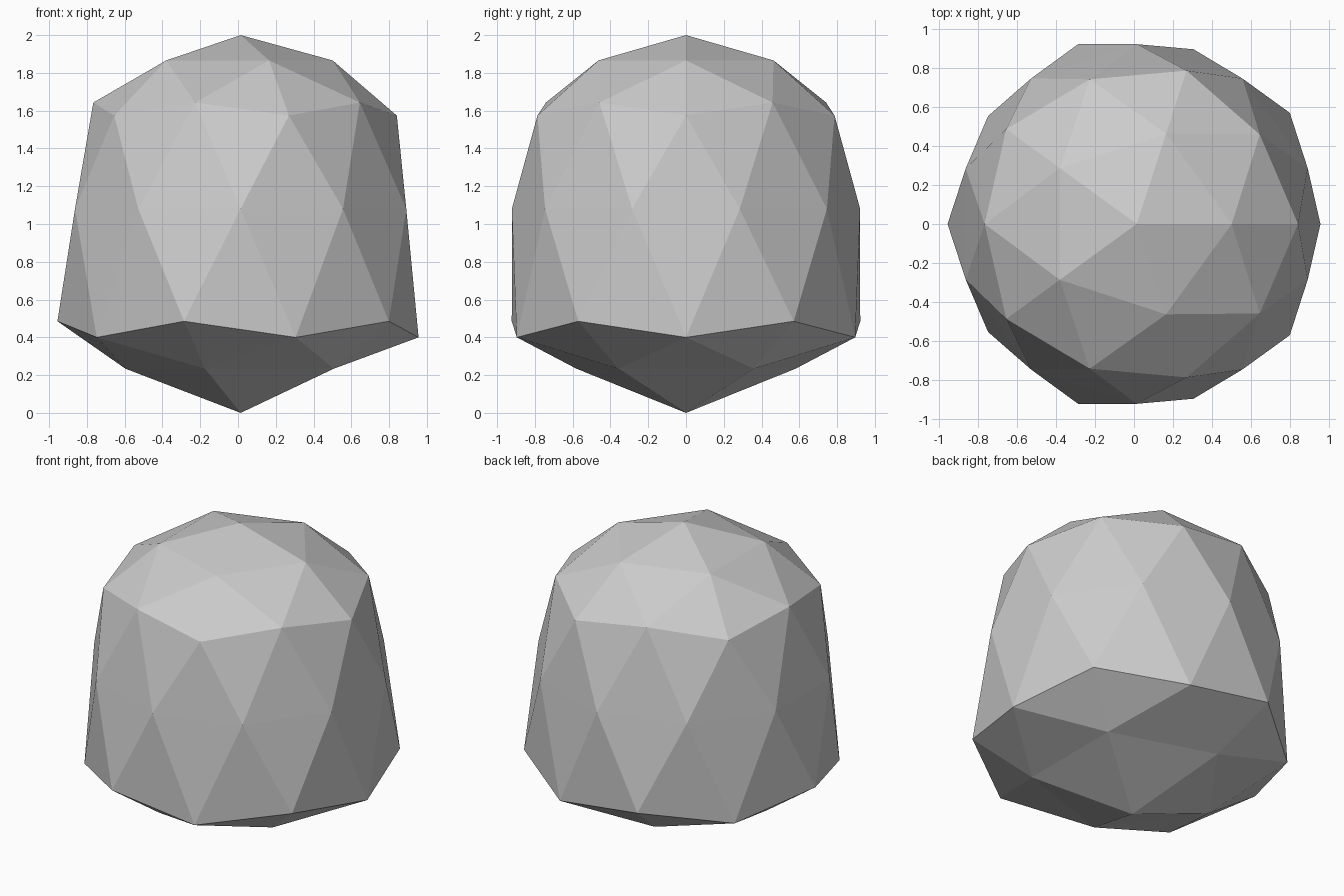
import bpy, bmesh, math

if "Cube" in bpy.data.objects:
    bpy.data.objects.remove(bpy.data.objects["Cube"])

# Ring profile: unit-sphere height -> (radius, height) of the finished rock
RINGS = [
    (1.000, 0.0, 2.0), (0.851, 0.487, 1.866), (0.526, 0.78, 1.643),
    (0.447, 0.827, 1.574), (0.0, 0.922, 1.08), (-0.447, 0.97, 0.485),
    (-0.526, 0.942, 0.40), (-0.851, 0.61, 0.234), (-1.0, 0.0, 0.0),
]
CENTRE_X = 0.014

# Faceted boulder: an icosphere whose rings are flattened below and domed above
bm = bmesh.new()
bmesh.ops.create_icosphere(bm, subdivisions=2, radius=1)
for v in bm.verts:
    _, radius, height = min(RINGS, key=lambda r: abs(r[0] - v.co.z))
    angle = math.atan2(v.co.y, v.co.x)
    v.co = (CENTRE_X + radius * math.cos(angle), radius * math.sin(angle), height)
bmesh.ops.recalc_face_normals(bm, faces=bm.faces)
for f in bm.faces:
    f.smooth = False

mesh = bpy.data.meshes.new("boulder")
bm.to_mesh(mesh)
bm.free()
boulder = bpy.data.objects.new("boulder", mesh)
bpy.context.collection.objects.link(boulder)

# Stone colour
stone = bpy.data.materials.new("stone_grey")
stone.diffuse_color = (0.6, 0.6, 0.6, 1)
stone.use_nodes = True
stone.node_tree.nodes["Principled BSDF"].inputs["Base Color"].default_value = stone.diffuse_color
mesh.materials.append(stone)
